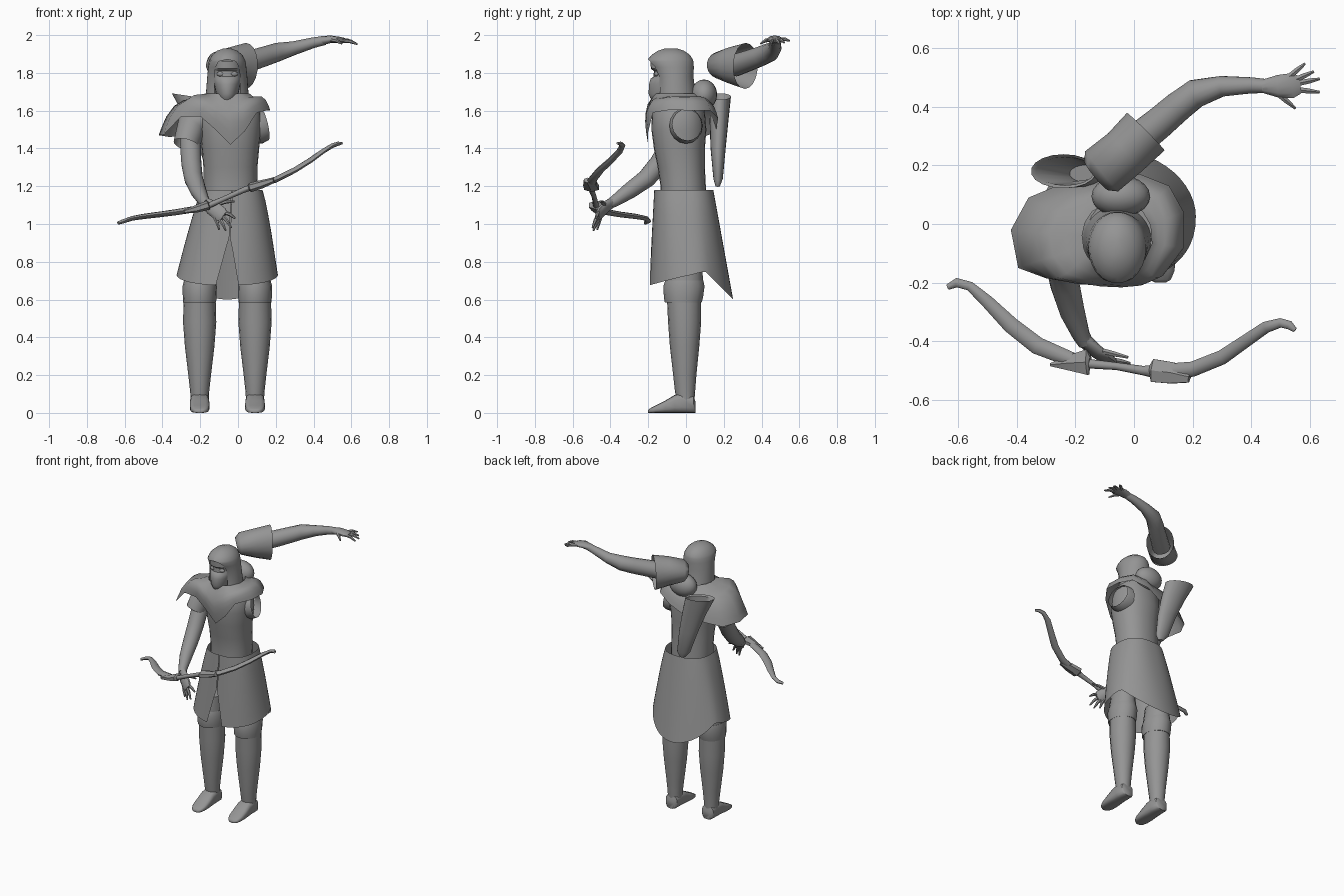
import bpy, bmesh, math
from mathutils import Vector as V

grey = bpy.data.materials.new("grey")
grey.diffuse_color = (0.30, 0.30, 0.30, 1)


def finish(ob, angle=40):
    ob.data.materials.append(grey)
    bpy.ops.object.select_all(action='DESELECT')
    ob.select_set(True)
    bpy.context.view_layer.objects.active = ob
    bpy.ops.object.shade_smooth_by_angle(angle=math.radians(angle))
    return ob


def power(t, p):
    return math.copysign(abs(t) ** p, t)


def ring(c, u, v, n=16, p=1.0, gap=None):
    """Super-ellipse ring starting at -v; gap opens it around -v (radians)."""
    pts = []
    g = gap or 0
    for i in range(n):
        a = -math.pi / 2 + g + (2 * math.pi - 2 * g) * i / (n if gap is None else n - 1)
        pts.append(V(c) + V(u) * power(math.cos(a), p) + V(v) * power(math.sin(a), p))
    return pts


def loft(name, rings, closed=True, caps=(True, True), angle=40):
    bm = bmesh.new()
    rows = [[bm.verts.new(p) for p in r] for r in rings]
    n = len(rows[0])
    for a, b in zip(rows, rows[1:]):
        for i in range(n if closed else n - 1):
            j = (i + 1) % n
            bm.faces.new((a[i], a[j], b[j], b[i]))
    if caps[0]:
        bm.faces.new(rows[0][::-1])
    if caps[1]:
        bm.faces.new(rows[-1])
    bmesh.ops.remove_doubles(bm, verts=bm.verts, dist=1e-5)
    bmesh.ops.recalc_face_normals(bm, faces=bm.faces)
    me = bpy.data.meshes.new(name)
    bm.to_mesh(me)
    bm.free()
    ob = bpy.data.objects.new(name, me)
    bpy.context.collection.objects.link(ob)
    return finish(ob, angle)


def stack(cx, rows, n=20, p=1.0, gap=None):
    """Horizontal rings from rows of (z, half width, front y, back y)."""
    return [ring((cx, (y0 + y1) / 2, z), (rx, 0, 0), (0, (y1 - y0) / 2, 0), n, p, gap)
            for z, rx, y0, y1 in rows]


def tube(name, pts, n=12, ref=(0, 0, 1), caps=(True, True), angle=50):
    """Tube along points (x, y, z, side radius, ref radius)."""
    rings = []
    for i, q in enumerate(pts):
        t = (V(pts[min(i + 1, len(pts) - 1)][:3]) - V(pts[max(i - 1, 0)][:3])).normalized()
        s = t.cross(V(ref)).normalized()
        rings.append(ring(q[:3], s * q[3], s.cross(t) * q[-1], n))
    return loft(name, rings, True, caps, angle)


def blob(name, c, s, seg=20):
    bpy.ops.mesh.primitive_uv_sphere_add(segments=seg, ring_count=seg // 2, location=c)
    ob = bpy.context.object
    ob.name = name
    ob.scale = s
    return finish(ob, 80)


def fingers(name, roots, tips):
    for k, (a, b) in enumerate(zip(roots, tips)):
        m = (V(a) + V(b)) / 2 + V((0, 0, 0.006))
        tube(f"{name}_{k + 1}", [(*a, 0.011), (*m, 0.010), (*b, 0.005)], 6)


MID = -0.057
# legs, boot cuffs and feet
for side, x in (("right", -0.203), ("left", 0.09)):
    loft(side + "_leg", stack(x, [
        (0.07, .048, -.05, .045), (0.11, .05, -.058, .048), (0.2, .06, -.068, .055),
        (0.35, .078, -.085, .07), (0.48, .088, -.095, .08), (0.59, .085, -.10, .08),
        (0.70, .082, -.11, .09), (0.8, .07, -.10, .085)], 16))
    loft(side + "_boot_cuff", stack(x, [
        (0.585, .087, -.112, .083), (0.61, .089, -.117, .09), (0.67, .091, -.12, .098),
        (0.70, .083, -.11, .092)], 16))
    loft(side + "_foot", [ring((x, y, h / 2), (w, 0, 0), (0, 0, h / 2), 14, 0.6) for y, w, h in (
        (.05, .03, .06), (.04, .046, .09), (-.02, .05, .105), (-.06, .051, .095),
        (-.11, .053, .065), (-.16, .049, .04), (-.19, .036, .024), (-.2, .018, .015))], angle=50)

# tunic skirt with front slit and a hem dropping to a tail at the back
rows = []
N = 48
for k in range(9):
    v = k / 8
    row = []
    for i in range(N):
        gap = 0.004 + max(0, v - 0.5) / 0.5 * 0.18
        a = -math.pi / 2 + gap + (2 * math.pi - 2 * gap) * i / (N - 1)
        c, s = math.cos(a), math.sin(a)
        hem = .675 + .075 * (s + 1) / 1.35 if s < .35 else .75 - .15 * (s - .35) / .65
        rx, y0, y1 = .162 + .106 * v ** .85, -.168 - .027 * v, .145 + .105 * v
        p = .8 + .08 * v if s < 0 else .8 + .25 * v
        row.append((MID + .025 * (1 - v) + rx * power(c, p),
                    (y0 + y1) / 2 + (y1 - y0) / 2 * power(s, p), 1.18 + (hem - 1.18) * v))
    rows.append(row)
loft("tunic_skirt", rows, False, (False, False))

# torso and open left armhole
loft("torso", stack(-.04, [
    (1.1, .14, -.14, .11), (1.2, .142, -.135, .105), (1.3, .143, -.15, .1), (1.4, .152, -.17, .1),
    (1.5, .163, -.183, .108), (1.59, .16, -.18, .1), (1.66, .12, -.15, .08)], 24, .9))
tube("left_armhole", [(.07, 0, 1.52, .09, .09), (.12, 0, 1.52, .088, .095), (.142, .005, 1.525, .08, .085)],
     16, caps=(False, False))

# cowl draped over the shoulders: collar, swell and uneven hem
hem = [(-.04, -.2, 1.42), (.035, -.2, 1.49), (.1, -.175, 1.59), (.17, -.08, 1.605), (.17, .04, 1.6),
       (.12, .13, 1.6), (.02, .17, 1.56), (-.1, .16, 1.5), (-.24, .14, 1.48), (-.36, .09, 1.46),
       (-.42, -.02, 1.47), (-.395, -.15, 1.47), (-.3, -.185, 1.57), (-.2, -.2, 1.57), (-.12, -.2, 1.5)]
cowl = []
for t, lift in ((0, 0), (.2, .0), (.4, .02), (.6, .035), (.8, .033), (.92, .016), (1, 0)):
    row = []
    for h in hem:
        d = V((h[0] - MID, h[1] + .04, 0)).normalized()
        neck = V((MID + d.x * .12, -.045 + d.y * .125, 1.69))
        pt = neck.lerp(V(h), t) + V((0, 0, lift))
        if h[0] < -.22:
            pt += V((-.015, 0, .015 if h[1] > 0 else .035)) * math.sin(math.pi * t)
        if h[1] < -.16:
            pt += V((0, -.03 * math.sin(math.pi * t), -lift * .6))
        row.append(pt)
    cowl.append(row)
loft("cowl", cowl, True, (False, False), 70)
blob("hood_fold", (-.045, .095, 1.685), (.1, .07, .08))

# hood with face opening
head = [(1.62, .118, -.175, .07), (1.7, .112, -.16, .05), (1.78, .106, -.165, .04),
        (1.83, .101, -.187, .042), (1.86, .098, -.205, .04), (1.872, .093, -.202, .036),
        (1.895, .08, -.182, .022), (1.917, .054, -.15, -.01), (1.93, .018, -.11, -.05)]
gaps = (.6, .66, .7, .66, .5, 0, 0, 0, 0)
loft("hood", [stack(MID, [r], 28, 1, g)[0] for r, g in zip(head, gaps)], False, (False, True), 60)
# masked face with brow and eyes
loft("masked_face", stack(MID, [
    (1.62, .055, -.15, 0), (1.665, .05, -.188, 0), (1.69, .06, -.198, 0), (1.74, .07, -.196, 0),
    (1.768, .076, -.188, 0), (1.78, .078, -.172, 0), (1.81, .08, -.17, 0), (1.822, .082, -.186, 0),
    (1.862, .078, -.188, 0)], 20), angle=40)
for s, nm in ((-1, "right"), (1, "left")):
    blob(nm + "_eye", (MID + s * .033, -.154, 1.794), (.024, .016, .014), 12)

# right arm reaching forward
tube("right_sleeve", [(-.19, -.03, 1.55, .06, .07), (-.245, -.045, 1.52, .08, .08),
                      (-.273, -.085, 1.42, .07, .08)], 16, (0, 1, 0), (True, False))
tube("right_arm", [(-.25, -.04, 1.5, .055), (-.252, -.08, 1.42, .056), (-.247, -.14, 1.32, .054),
                   (-.235, -.21, 1.24, .05), (-.21, -.3, 1.175, .043), (-.18, -.38, 1.12, .03),
                   (-.165, -.405, 1.105, .027)], 14, (0, 1, 0))
tube("right_hand", [(-.175, -.39, 1.115, .027, .025), (-.135, -.43, 1.085, .042, .02),
                    (-.09, -.462, 1.05, .042, .018), (-.075, -.47, 1.04, .03, .012)], 10, (0, 1, 0))
fingers("right_finger",
        [(-.12, -.455, 1.03), (-.1, -.46, 1.03), (-.085, -.465, 1.045), (-.07, -.465, 1.06), (-.12, -.43, 1.1)],
        [(-.1, -.47, .97), (-.065, -.49, .965), (-.035, -.495, .98), (-.015, -.475, 1.03), (-.02, -.455, 1.12)])

# raised left arm with a loose flaring sleeve
tube("left_sleeve", [(-.128, .165, 1.835, .065, .04), (-.11, .18, 1.84, .09, .072),
                     (-.03, .245, 1.84, .088, .1), (.04, .315, 1.837, .092, .122)], 18, caps=(True, False))
tube("left_arm", [(-.02, .26, 1.84, .06), (.08, .34, 1.868, .056), (.15, .4, 1.89, .053),
                  (.21, .445, 1.91, .05), (.3, .47, 1.932, .036), (.4, .473, 1.96, .028),
                  (.46, .47, 1.972, .024)], 14)
tube("left_hand", [(.44, .47, 1.97, .024, .024), (.49, .47, 1.978, .04, .02),
                   (.54, .472, 1.975, .045, .016), (.565, .475, 1.97, .032, .011)], 10)
fingers("left_finger",
        [(.53, .503, 1.975), (.55, .492, 1.972), (.56, .48, 1.97), (.555, .458, 1.97), (.49, .445, 1.975)],
        [(.583, .547, 1.97), (.613, .52, 1.96), (.632, .495, 1.952), (.632, .45, 1.952), (.55, .395, 1.955)])

# quiver slung across the back, open at the top
quiver = [(-.09, .168, 1.2, .02, .012), (-.1, .17, 1.24, .05, .025), (-.14, .17, 1.4, .072, .04),
          (-.19, .175, 1.55, .092, .05), (-.24, .18, 1.675, .112, .058)]
q_rings = [ring(c[:3], (c[3], 0, -.15 * c[3]), (0, c[4], 0), 18) for c in quiver]
q_rings.append(ring((-.235, .18, 1.665), (.1, 0, -.015), (0, .048, 0), 18))
q_rings.append(ring((-.16, .172, 1.42), (.06, 0, -.01), (0, .03, 0), 18))
loft("quiver", q_rings)

# bow: curved limbs, grip and two limb wedges
tube("bow", [(-.635, -.215, 1.005, .01, .009), (-.605, -.2, 1.015, .016, .011), (-.56, -.212, 1.03, .016, .012),
             (-.5, -.265, 1.04, .022, .014), (-.42, -.345, 1.05, .028, .015), (-.33, -.415, 1.062, .03, .016),
             (-.22, -.46, 1.08, .026, .017), (-.15, -.477, 1.1, .016, .015), (-.06, -.485, 1.14, .013, .013),
             (.03, -.5, 1.18, .016, .015), (.1, -.505, 1.205, .028, .017), (.2, -.495, 1.235, .026, .016),
             (.3, -.455, 1.285, .025, .015), (.38, -.4, 1.335, .022, .014), (.45, -.352, 1.385, .02, .013),
             (.5, -.337, 1.415, .016, .012), (.53, -.345, 1.425, .015, .011), (.55, -.362, 1.428, .008, .007)], 8)
tube("right_limb_wedge", [(-.285, -.48, 1.065, .006, .01), (-.22, -.474, 1.08, .03, .02),
                          (-.158, -.471, 1.1, .05, .025), (-.15, -.472, 1.103, .02, .015)], 6, angle=25)
tube("left_limb_wedge", [(.055, -.5, 1.19, .02, .015), (.065, -.5, 1.193, .045, .025),
                         (.13, -.508, 1.212, .042, .022), (.19, -.522, 1.232, .022, .014)], 6, angle=25)
